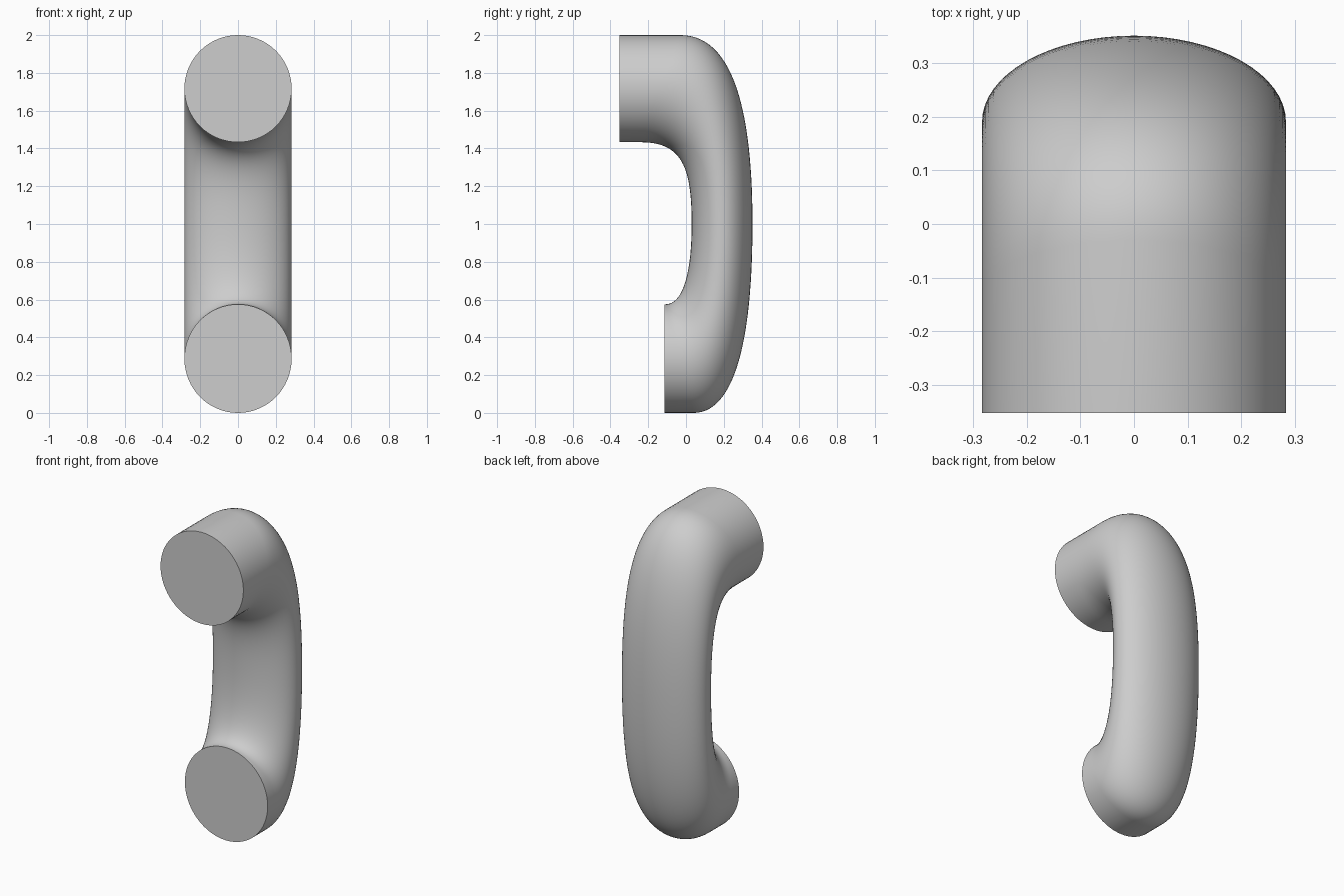
import bpy, bmesh, math
from mathutils import Vector

if "Cube" in bpy.data.objects:
    bpy.data.objects.remove(bpy.data.objects["Cube"])

SIDES, STEPS, RADIUS = 64, 28, 0.284


def bezier(p, t):
    a, b, c, d = (Vector(q) for q in p)
    s = 1 - t
    return a * s**3 + b * 3 * s * s * t + c * 3 * s * t * t + d * t**3


# Side profile (y, z): outer and inner edges of the upper and lower bends
outer_top = [(-0.03, 2.0), (0.25, 2.0), (0.352, 1.60), (0.352, 1.0)]
inner_top = [(-0.24, 1.433), (-0.02, 1.433), (0.03, 1.30), (0.03, 1.0)]
outer_low = [(0.352, 1.0), (0.352, 0.36), (0.25, 0.0), (0.04, 0.0)]
inner_low = [(0.03, 1.0), (0.03, 0.70), (-0.03, 0.575), (-0.108, 0.575)]

# Straight mouths at both ends, bends between them
pairs = [(Vector((-0.353, 2.0)), Vector((-0.353, 1.433)))]
for first, outer, inner in ((0, outer_top, inner_top), (1, outer_low, inner_low)):
    for i in range(first, STEPS + 1):
        pairs.append((bezier(outer, i / STEPS), bezier(inner, i / STEPS)))
pairs.append((Vector((-0.115, 0.0)), Vector((-0.115, 0.575))))

# Elliptical sections lofted along the handle
bm = bmesh.new()
rings = []
for o, n in pairs:
    mid, half = (o + n) / 2, (o - n) / 2
    ring = []
    for k in range(SIDES):
        a = math.tau * k / SIDES
        p = mid + half * math.cos(a)
        ring.append(bm.verts.new((RADIUS * math.sin(a), p.x, p.y)))
    rings.append(ring)
for r, s in zip(rings, rings[1:]):
    for k in range(SIDES):
        j = (k + 1) % SIDES
        bm.faces.new((r[k], r[j], s[j], s[k]))

# Flat round ends
bm.faces.new(rings[0])
bm.faces.new(rings[-1])
bmesh.ops.recalc_face_normals(bm, faces=bm.faces)

mesh = bpy.data.meshes.new("handle")
bm.to_mesh(mesh)
bm.free()
handle = bpy.data.objects.new("handle", mesh)
bpy.context.collection.objects.link(handle)

grey = bpy.data.materials.new("light grey")
grey.diffuse_color = (0.61, 0.61, 0.61, 1)
grey.use_nodes = True
grey.node_tree.nodes["Principled BSDF"].inputs["Base Color"].default_value = grey.diffuse_color
mesh.materials.append(grey)

bpy.context.view_layer.objects.active = handle
handle.select_set(True)
bpy.ops.object.shade_smooth_by_angle(angle=math.radians(40))
